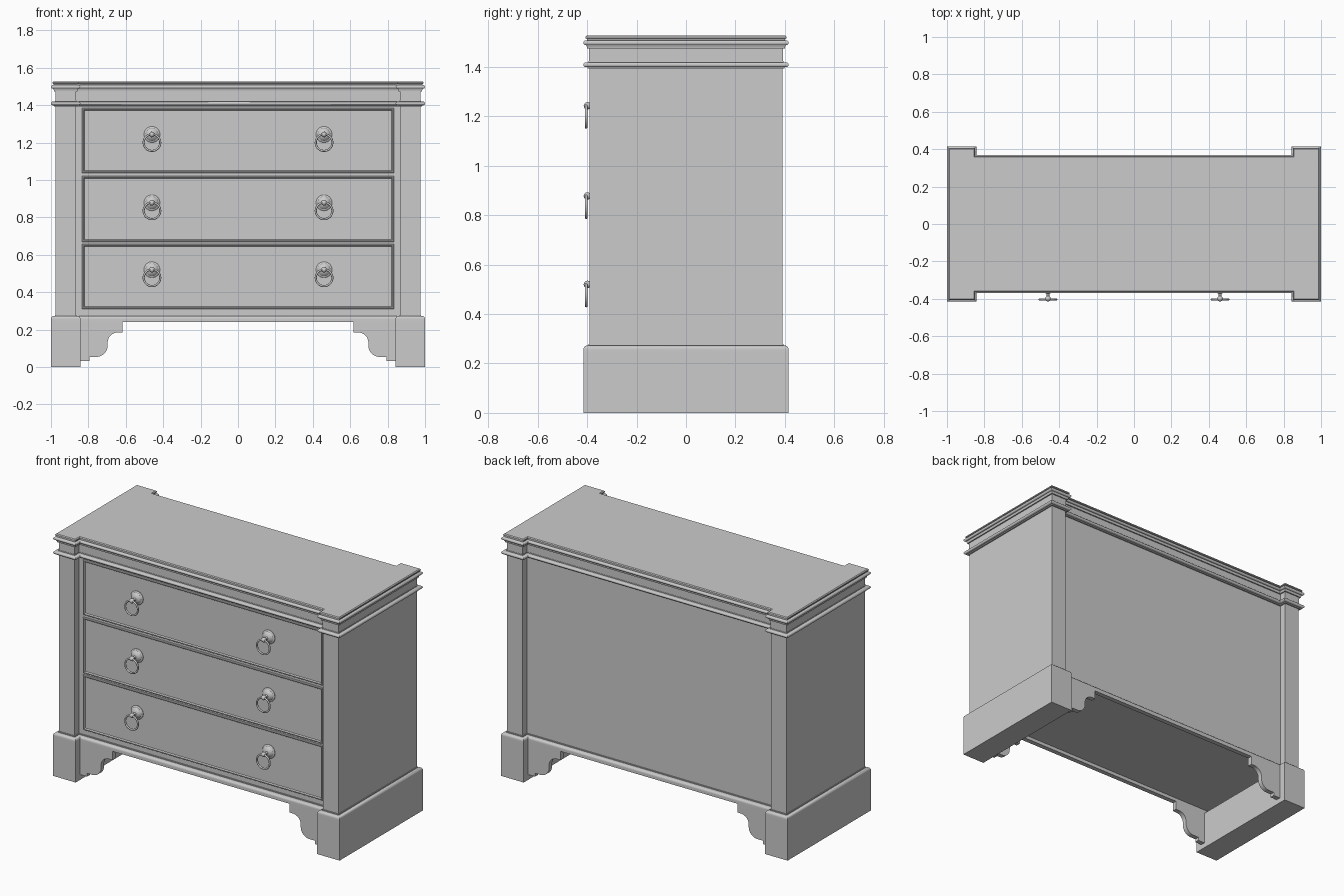
import bpy, bmesh
from math import sin, cos, pi, radians

if "Cube" in bpy.data.objects:
    bpy.data.objects.remove(bpy.data.objects["Cube"])


def finish(name, bm, smooth=True):
    bmesh.ops.recalc_face_normals(bm, faces=bm.faces)
    me = bpy.data.meshes.new(name)
    bm.to_mesh(me)
    bm.free()
    ob = bpy.data.objects.new(name, me)
    bpy.context.collection.objects.link(ob)
    if smooth:
        bpy.ops.object.select_all(action='DESELECT')
        ob.select_set(True)
        bpy.context.view_layer.objects.active = ob
        bpy.ops.object.shade_smooth_by_angle(angle=radians(35))
    return ob


def loft(name, rings, cap=True):
    """Skin a stack of closed rings, optionally capping both ends."""
    bm = bmesh.new()
    rows = [[bm.verts.new(p) for p in r] for r in rings]
    n = len(rows[0])
    for a, b in zip(rows, rows[1:]):
        for i in range(n):
            j = (i + 1) % n
            bm.faces.new((a[i], a[j], b[j], b[i]))
    if cap:
        bm.faces.new(rows[0][::-1])
        bm.faces.new(rows[-1])
    return finish(name, bm)


def plan(d, z):
    """Plan outline with projecting corner posts, grown outward by d."""
    X, S, Y, R = .975 + d, .868 - d, .39 + d, .345 + d
    half = [(-X, -Y), (-S, -Y), (-S, -R), (S, -R), (S, -Y), (X, -Y)]
    return [(x, y, z) for x, y in half + [(-x, -y) for x, y in half]]


def arc(cx, cz, r, a0, a1, n=8):
    return [(cx + r * cos(radians(a0 + (a1 - a0) * i / n)),
             cz + r * sin(radians(a0 + (a1 - a0) * i / n))) for i in range(n + 1)]


def mirror(ob, y=False):
    m = ob.modifiers.new("mirror", 'MIRROR')
    m.use_axis = (True, y, False)
    m.use_mirror_merge = False


# Carcass with corner posts
loft("carcass", [plan(0, .275), plan(0, 1.395)])

# Base rail: hollow underneath, rounded upper edge
base = [(-.005, .262), (-.005, .24), (.025, .24), (.025, .255)]
base += arc(.010, .258, .015, 10, 90, 5) + [(.004, .273), (.004, .279), (0, .279)]
loft("base_rail", [plan(d, z) for d, z in base])

# Crown: lower bead, frieze, stepped top moulding
crown = [(0, 1.393), (.009, 1.393), (.009, 1.399), (.015, 1.399)]
crown += arc(.015, 1.409, .010, -90, 90, 8)
crown += [(.004, 1.419), (.004, 1.424), (.002, 1.424), (.002, 1.474),
          (.010, 1.474), (.010, 1.480), (.014, 1.488)]
crown += arc(.015, 1.498, .010, -90, 90, 8)
crown += [(.011, 1.508), (.011, 1.513), (.017, 1.516), (.017, 1.522), (.012, 1.527)]
loft("crown", [plan(d, z) for d, z in crown])

# Side plinths running the full depth
plinth = loft("side_foot", [[(x, y, z) for x, y in
              ((.843, -.415), (1, -.415), (1, .415), (.843, .415))] for z in (0, .24)])
mirror(plinth)

# Scrolled corner brackets, front and back
shape = [(.85, .033), (.795, .033), (.795, .054)]
shape += arc(.757, .114, .06, 270, 180)
shape += [(.697, .130)] + arc(.642, .130, .055, 0, 90)[1:]
shape += [(.617, .185), (.617, .24), (.85, .24)]
bracket = loft("foot_bracket", [[(x, y, z) for x, z in shape] for y in (-.37, -.34)])
mirror(bracket, y=True)


# Drawer fronts with a raised bead border
def rect(inset, out, z0, z1):
    x, y = .835 - inset, -.345 - out
    return [(-x, y, z0 + inset), (x, y, z0 + inset), (x, y, z1 - inset), (-x, y, z1 - inset)]


bead = [(0, -.005), (0, .006), (.003, .010), (.008, .010), (.011, .006), (.013, .003)]
drawers = [(.311, .658), (.669, 1.021), (1.037, 1.384)]
for z0, z1 in drawers:
    loft("drawer_front", [rect(i, o, z0, z1) for i, o in bead])

# Ring pulls: turned rosette with knob, and a hanging ring
turned = [(.043, .343), (.043, .351), (.039, .355), (.034, .356), (.028, .363), (.018, .369),
          (.009, .372), (.007, .378), (.007, .386)]
turned += [(.015 * sin(a), .399 - .015 * cos(a)) for a in
           [pi * (.2 + .78 * i / 9) for i in range(10)]]
rosette = loft("pull_rosette", [[(r * cos(2 * pi * k / 24), -y, r * sin(2 * pi * k / 24))
                                 for k in range(24)] for r, y in turned])
bpy.ops.mesh.primitive_torus_add(major_radius=.0445, minor_radius=.0055,
                                 major_segments=36, minor_segments=10,
                                 location=(0, 0, 0), rotation=(pi / 2, 0, 0))
ring = bpy.context.object
ring.name = "pull_ring"
bpy.ops.object.shade_smooth()

spots = [(x, z) for z in (.520, .878, 1.243) for x in (-.46, .46)]
for i, (x, z) in enumerate(spots):
    for part, y, dz in ((rosette, 0, 0), (ring, -.404, -.043)):
        ob = part
        if i:
            ob = part.copy()
            bpy.context.collection.objects.link(ob)
        ob.location = (x, y, z + dz)
